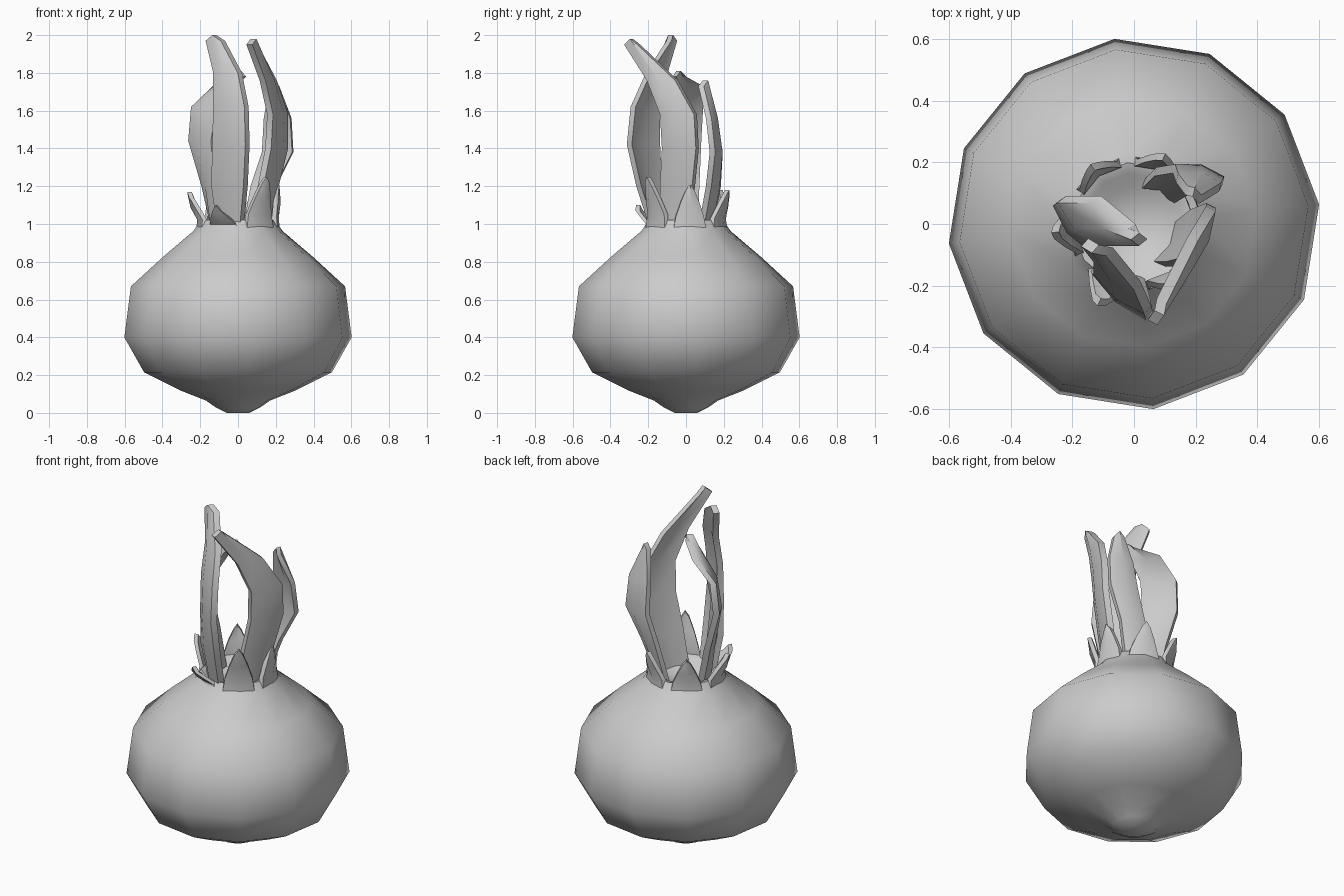
import bpy, bmesh
from math import sin, cos, radians
from mathutils import Vector

if "Cube" in bpy.data.objects:
    bpy.data.objects.remove(bpy.data.objects["Cube"])

SIDES, START = 12, radians(6)


def finish(name, bm, angle):
    bmesh.ops.recalc_face_normals(bm, faces=bm.faces)
    me = bpy.data.meshes.new(name)
    bm.to_mesh(me)
    bm.free()
    ob = bpy.data.objects.new(name, me)
    bpy.context.collection.objects.link(ob)
    bpy.ops.object.select_all(action='DESELECT')
    ob.select_set(True)
    bpy.context.view_layer.objects.active = ob
    bpy.ops.object.shade_smooth_by_angle(angle=radians(angle))
    return ob


def lathe(name, profile):
    bm = bmesh.new()
    rings = []
    for r, z in profile:
        rings.append([bm.verts.new((r * cos(START + i * 2 * 3.14159265 / SIDES),
                                    r * sin(START + i * 2 * 3.14159265 / SIDES), z))
                      for i in range(SIDES)])
    for a, b in zip(rings, rings[1:]):
        for i in range(SIDES):
            j = (i + 1) % SIDES
            bm.faces.new((a[i], a[j], b[j], b[i]))
    bm.faces.new(rings[0])
    bm.faces.new(rings[-1])
    return finish(name, bm, 60)


def blade(name, rows, bulge, thick):
    """Curved closed strip; each row holds left x, y, right x, y and z."""
    bm = bmesh.new()
    _, _, _, _, _ = rows[0]
    lx, ly, rx, ry, _ = rows[2]
    out = Vector((ry - ly, lx - rx, 0)).normalized()
    if out.dot(Vector((lx + rx, ly + ry, 0))) < 0:
        out = -out
    loops = []
    for k, (lx, ly, rx, ry, z) in enumerate(rows):
        l, r = Vector((lx, ly, z)), Vector((rx, ry, z))
        last = k == len(rows) - 1
        m = (l + r) / 2 + out * bulge * (0.4 if last else 1)
        if last:
            m.z += 0.03
        t = out * thick / 2
        loops.append([bm.verts.new(p) for p in (l + t, m + t, r + t, r - t, m - t, l - t)])
    for a, b in zip(loops, loops[1:]):
        for i in range(6):
            j = (i + 1) % 6
            bm.faces.new((a[i], a[j], b[j], b[i]))
    for q in (loops[0], loops[-1]):
        bm.faces.new((q[0], q[1], q[4], q[5]))
        bm.faces.new((q[1], q[2], q[3], q[4]))
    return finish(name, bm, 40)


# Round bulb with root nub and sunken neck
lathe("bulb", [(0.06, 0), (0.12, 0.03), (0.17, 0.065), (0.31, 0.12), (0.5, 0.215),
               (0.605, 0.4), (0.57, 0.67), (0.4, 0.825), (0.235, 0.965), (0.2, 1.02),
               (0.165, 1.01), (0.12, 0.96)])

# Torn skin tips around the neck: angle, tip radius, tip height
for i, (deg, tip_r, tip_z) in enumerate([(6, .2, 1.18), (66, .23, 1.15), (126, .22, 1.15),
                                         (186, .25, 1.14), (246, .27, 1.07), (306, .24, 1.22)]):
    d = Vector((cos(radians(deg)), sin(radians(deg))))
    t = Vector((-d.y, d.x))
    rows = []
    for r, f, w in ((.19, 0, .09), (.185, .35, .075), ((.19 + tip_r) / 2, .7, .05), (tip_r, 1, .022)):
        a, b = d * r + t * w, d * r - t * w
        rows.append((a.x, a.y, b.x, b.y, .96 + (tip_z - .96) * f))
    blade(f"skin_tip_{i + 1}", rows, 0.02, 0.025)

# Tall sprouting leaves
blade("front_leaf", [(-.1, -.11, .02, -.18, .98), (-.13, -.14, .04, -.25, 1.2),
                     (-.125, -.15, .05, -.3, 1.42), (-.12, -.15, .045, -.28, 1.62),
                     (-.12, -.11, .01, -.2, 1.8), (-.16, -.06, -.08, -.09, 1.97)], .02, .035)
blade("right_leaf", [(.08, -.13, .15, 0, .98), (.12, -.13, .2, .04, 1.2),
                     (.16, -.12, .25, .06, 1.4), (.17, -.13, .25, .05, 1.58),
                     (.13, -.2, .19, -.05, 1.76), (.06, -.32, .09, -.25, 1.95)], .02, .035)
blade("left_leaf", [(-.13, .05, -.1, -.06, .98), (-.18, .06, -.11, -.07, 1.2),
                    (-.25, .07, -.13, -.08, 1.44), (-.235, .08, -.1, -.06, 1.62),
                    (-.12, .08, -.03, -.06, 1.73), (-.01, -.01, .03, -.06, 1.78)], .02, .035)
blade("back_leaf", [(.13, .08, .03, .13, .98), (.2, .12, .07, .17, 1.2),
                    (.29, .14, .13, .18, 1.38), (.28, .12, .14, .15, 1.56),
                    (.215, .08, .17, .11, 1.73)], .02, .03)
